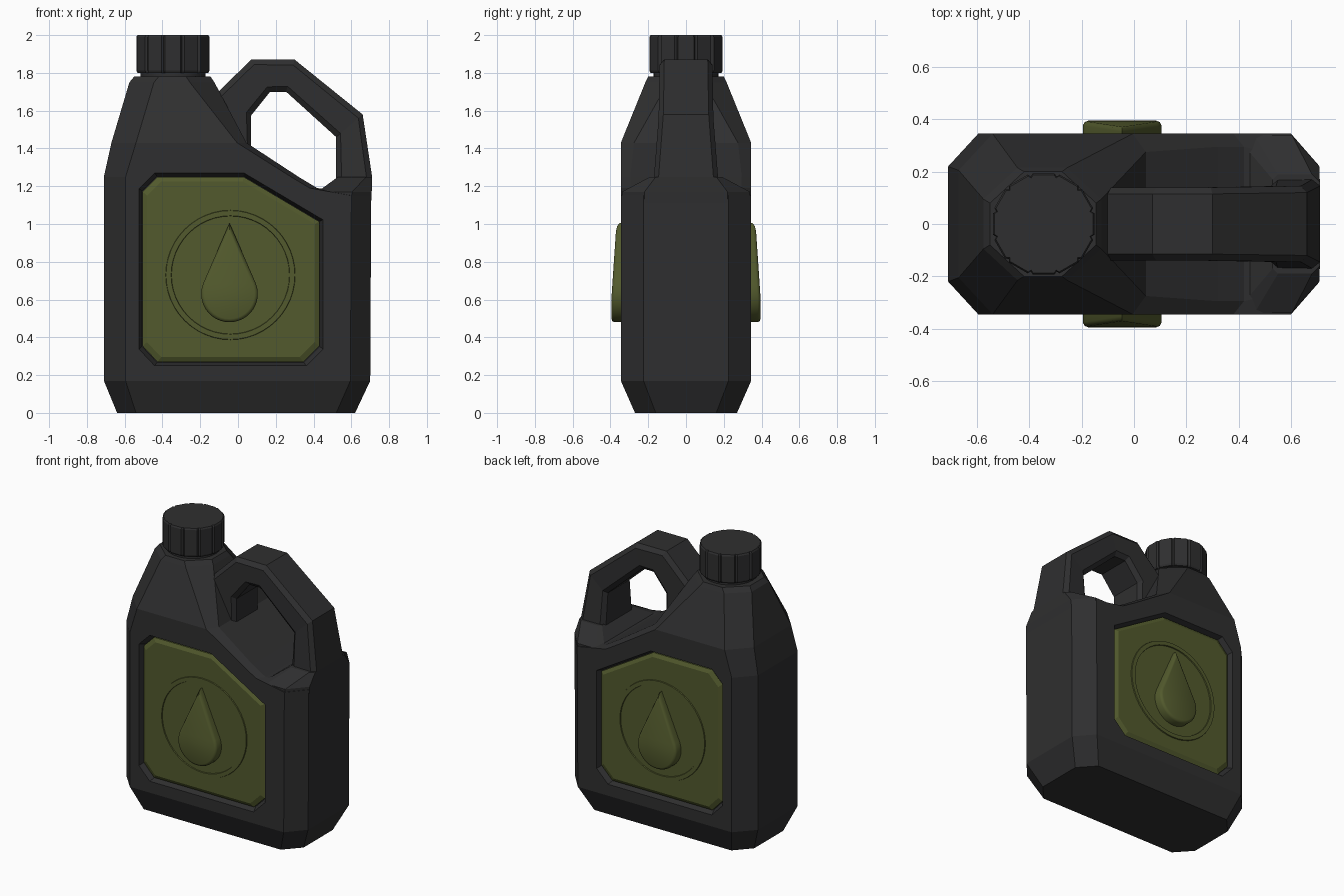
import bpy, bmesh, math
from mathutils import Vector

if "Cube" in bpy.data.objects:
    bpy.data.objects.remove(bpy.data.objects["Cube"])


def material(name, rgb):
    m = bpy.data.materials.new(name)
    m.diffuse_color = (*rgb, 1)
    m.use_nodes = True
    m.node_tree.nodes["Principled BSDF"].inputs["Base Color"].default_value = m.diffuse_color
    return m


BLACK = material("dark plastic", (0.028, 0.028, 0.029))
GREEN = material("olive green", (0.085, 0.102, 0.026))


def loft(name, rings, mat, closed=False, smooth=None):
    """Skin a list of equal-length point rings; cap the ends unless closed."""
    bm = bmesh.new()
    vs = [[bm.verts.new(p) for p in r] for r in rings]
    n = len(vs[0])
    pairs = list(zip(vs, vs[1:])) + ([(vs[-1], vs[0])] if closed else [])
    for a, b in pairs:
        for i in range(n):
            j = (i + 1) % n
            bm.faces.new((a[i], a[j], b[j], b[i]))
    if not closed:
        bm.faces.new(vs[0])
        bm.faces.new(vs[-1])
    bmesh.ops.recalc_face_normals(bm, faces=bm.faces)
    me = bpy.data.meshes.new(name)
    bm.to_mesh(me)
    bm.free()
    ob = bpy.data.objects.new(name, me)
    bpy.context.collection.objects.link(ob)
    me.materials.append(mat)
    if smooth:
        activate(ob)
        bpy.ops.object.shade_smooth_by_angle(angle=math.radians(smooth))
    return ob


def activate(ob):
    bpy.ops.object.select_all(action='DESELECT')
    ob.select_set(True)
    bpy.context.view_layer.objects.active = ob


def bevel(ob, width, segments=1):
    m = ob.modifiers.new("bevel", 'BEVEL')
    m.width, m.segments = width, segments
    m.limit_method, m.angle_limit = 'ANGLE', math.radians(25)
    activate(ob)
    bpy.ops.object.modifier_apply(modifier=m.name)


def section(z, x0, x1, hy, cl, cr, cyl, cyr):
    """Chamfered rectangle at height z, separate left and right chamfers."""
    half = [(x0, hy - cyl), (x0 + cl, hy), (x1 - cr, hy), (x1, hy - cyr)]
    return [(x, y, z) for x, y in half] + [(x, -y, z) for x, y in reversed(half)]


# Bottle body: octagonal sections, sloping shoulder towards the handle
body = loft("bottle_body", [
    section(0.00, -0.64, 0.62, 0.27, 0.10, 0.10, 0.11, 0.11),
    section(0.17, -0.71, 0.70, 0.345, 0.115, 0.105, 0.125, 0.12),
    section(1.15, -0.71, 0.705, 0.345, 0.115, 0.105, 0.125, 0.12),
    section(1.19, -0.71, 0.42, 0.345, 0.115, 0.04, 0.125, 0.05),
    section(1.25, -0.71, 0.32, 0.345, 0.115, 0.04, 0.125, 0.05),
    section(1.43, -0.67, 0.045, 0.345, 0.13, 0.05, 0.14, 0.07),
    section(1.75, -0.575, -0.125, 0.215, 0.13, 0.13, 0.12, 0.12),
    section(1.78, -0.55, -0.145, 0.20, 0.13, 0.13, 0.12, 0.12)], BLACK)

# Label outline (x, z)
LABEL = [(-0.51, 0.35), (-0.43, 0.265), (0.35, 0.265), (0.435, 0.35),
         (0.435, 1.015), (0.03, 1.255), (-0.43, 1.255), (-0.51, 1.175)]
CX, CZ = -0.04, 0.73


def outline(pts, y, k=1.0, cx=CX, cz=0.76):
    return [(cx + (x - cx) * k, y, cz + (z - cz) * k) for x, z in pts]


# Recess in the body on both faces
for s in (-1, 1):
    cutter = loft("recess_cutter", [outline(LABEL, s * 0.30, 0.995),
                                    outline(LABEL, s * 0.37, 1.05)], BLACK)
    m = body.modifiers.new("recess", 'BOOLEAN')
    m.operation, m.solver, m.object = 'DIFFERENCE', 'EXACT', cutter
    activate(body)
    bpy.ops.object.modifier_apply(modifier=m.name)
    bpy.data.objects.remove(cutter)

# Drop outline: round bottom joined to a pointed tip
R, DX, DZ, TIP = 0.15, -0.045, 0.63, 1.005
ta = math.asin(R / (TIP - DZ))
drop = [(DX, TIP)] + [(DX + R * math.cos(a), DZ + R * math.sin(a)) for a in
                      [ta + (-math.pi - 2 * ta) * i / 24 for i in range(25)]]


def drop_front(z):
    return 0.368 + 0.027 * min(1, max(0, (TIP - z) / 0.4))


def circle(r, y, n=48):
    return [(CX + r * math.cos(2 * math.pi * i / n), y,
             CZ + r * math.sin(2 * math.pi * i / n)) for i in range(n)]


for s, side in ((-1, "front"), (1, "back")):
    # Green panel with a stepped-in edge
    loft("label_panel_" + side, [outline(LABEL, s * 0.29, 0.99), outline(LABEL, s * 0.318, 0.99),
                                 outline(LABEL, s * 0.332, 0.94)], GREEN)
    # Thin raised ring
    loft("label_ring_" + side, [circle(0.345, s * 0.325), circle(0.341, s * 0.339),
                                circle(0.314, s * 0.339), circle(0.31, s * 0.325)],
         GREEN, closed=True, smooth=30)
    # Raised drop, thicker at the bottom
    rings = [outline(drop, s * 0.32, 1, DX, DZ)]
    for k, d in ((1.0, 0.016), (0.96, 0.005), (0.88, 0.0)):
        rings.append([(x, s * (drop_front(z) - d), z)
                      for x, _, z in outline(drop, 0, k, DX, DZ)])
    loft("drop_emblem_" + side, rings, GREEN, smooth=40)

# Handle: chamfered bar through (outer, inner, half width) stations
STATIONS = [((-0.14, 1.60), (0.07, 1.34), 0.14), ((-0.115, 1.69), (0.07, 1.575), 0.14),
            ((0.07, 1.87), (0.17, 1.70), 0.14), ((0.30, 1.87), (0.255, 1.70), 0.14),
            ((0.66, 1.58), (0.52, 1.46), 0.145), ((0.71, 1.25), (0.52, 1.21), 0.17),
            ((0.70, 1.00), (0.52, 1.00), 0.19)]
rings = []
for o, i, h in STATIONS:
    o, i = Vector(o), Vector(i)
    d = (i - o).normalized() * 0.03
    half = [(o, h - 0.025), (o + d, h), (i - d, h), (i, h - 0.025)]
    rings.append([(p.x, y, p.y) for p, y in half] + [(p.x, -y, p.y) for p, y in reversed(half)])
loft("handle", rings, BLACK)

# Shoulder that blends the handle foot into the body
loft("handle_foot", [section(1.10, 0.42, 0.704, 0.34, 0.04, 0.105, 0.04, 0.12),
                     section(1.17, 0.42, 0.708, 0.34, 0.04, 0.105, 0.04, 0.12),
                     section(1.25, 0.53, 0.71, 0.19, 0.02, 0.03, 0.02, 0.03)], BLACK)

# Neck and ribbed cap
CAPX = -0.345


def disc(r, z, n=24):
    return [(CAPX + r * math.cos(2 * math.pi * i / n), r * math.sin(2 * math.pi * i / n), z)
            for i in range(n)]


def ribbed(z, k=1.0):
    pts = []
    for i in range(12):
        for deg, r in ((-12, 0.198), (12, 0.198), (15, 0.188)):
            a = math.radians(30 * i + deg)
            pts.append((CAPX + k * r * math.cos(a), k * r * math.sin(a), z))
    return pts


loft("neck", [disc(0.172, 1.74), disc(0.172, 1.83)], BLACK, smooth=30)
loft("cap", [ribbed(1.80, 0.97), ribbed(1.812), ribbed(1.99), ribbed(2.0, 0.97)], BLACK)
